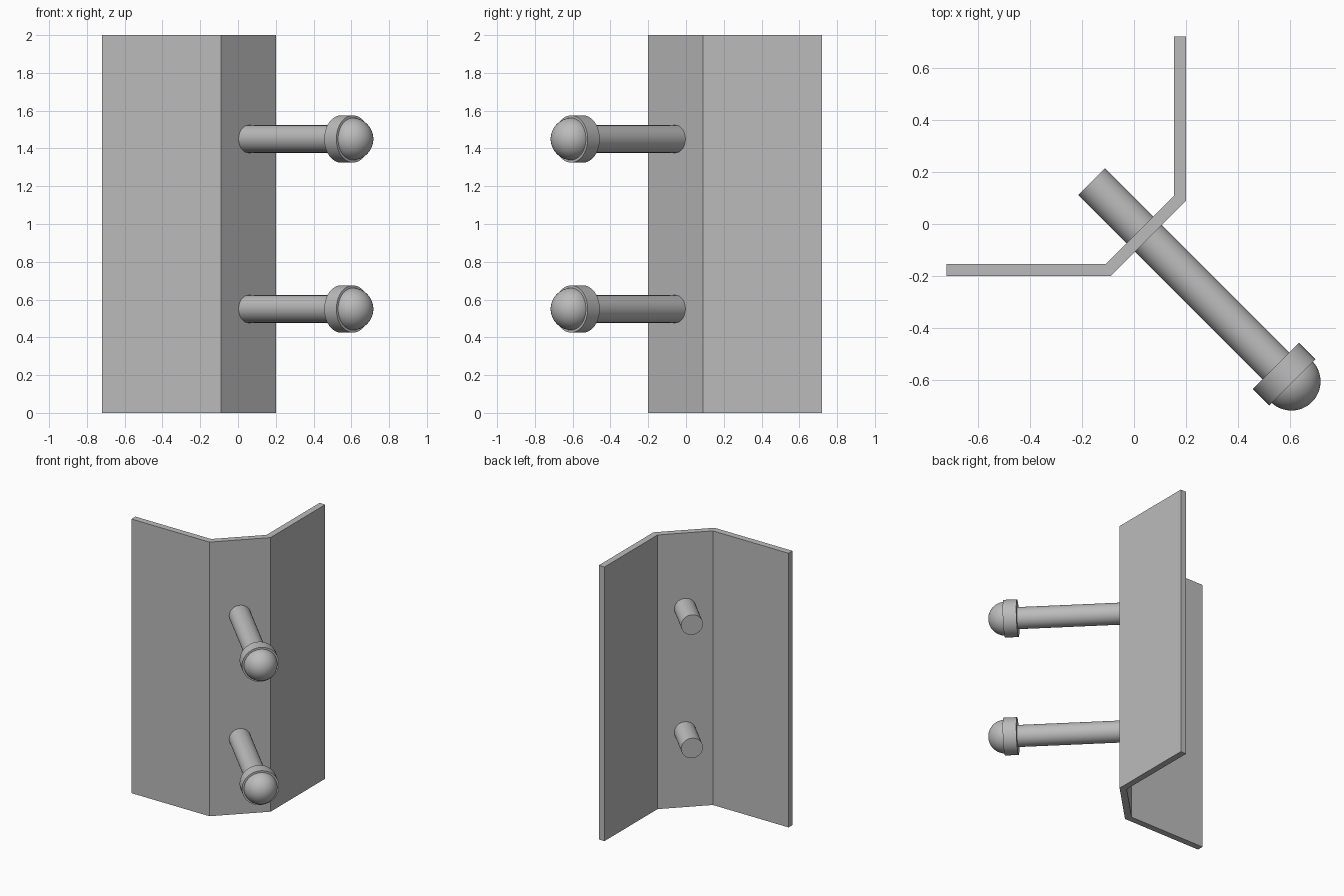
import bpy
import bmesh
import math
from mathutils import Matrix, Vector

if "Cube" in bpy.data.objects:
    bpy.data.objects.remove(bpy.data.objects["Cube"])

# Single grey metal
metal = bpy.data.materials.new("grey metal")
metal.use_nodes = True
grey = (0.5, 0.5, 0.5, 1)
metal.diffuse_color = grey
metal.node_tree.nodes["Principled BSDF"].inputs["Base Color"].default_value = grey


def finish(name, bm):
    bmesh.ops.recalc_face_normals(bm, faces=bm.faces)
    mesh = bpy.data.meshes.new(name)
    bm.to_mesh(mesh)
    bm.free()
    mesh.materials.append(metal)
    obj = bpy.data.objects.new(name, mesh)
    bpy.context.collection.objects.link(obj)
    return obj


def smooth(obj):
    bpy.ops.object.select_all(action="DESELECT")
    obj.select_set(True)
    bpy.context.view_layer.objects.active = obj
    bpy.ops.object.shade_smooth_by_angle(angle=math.radians(35))


# Bent plate: half profile mirrored across the diagonal, extruded upward
outer = [(-0.72, -0.2), (-0.09, -0.2)]
inner = [(-0.72, -0.154), (-0.109, -0.154)]


def mirrored(points):
    return points + [(-y, -x) for x, y in reversed(points)]


profile = mirrored(outer) + mirrored(inner)[::-1]
bm = bmesh.new()
face = bm.faces.new([bm.verts.new((x, y, 0)) for x, y in profile])
grown = bmesh.ops.extrude_face_region(bm, geom=[face])
top = [v for v in grown["geom"] if isinstance(v, bmesh.types.BMVert)]
bmesh.ops.translate(bm, verts=top, vec=(0, 0, 2))
finish("bent_plate", bm)

# Bolts run diagonally outward through the plate's middle facet
axis = Vector((1, -1, 0)).normalized()
turn = axis.to_track_quat("Z", "Y").to_matrix().to_4x4()


def cylinder(name, radius, start, end, height):
    bm = bmesh.new()
    place = Matrix.Translation(axis * (start + end) / 2 + Vector((0, 0, height)))
    bmesh.ops.create_cone(bm, cap_ends=True, segments=48, radius1=radius,
                          radius2=radius, depth=end - start, matrix=place @ turn)
    smooth(finish(name, bm))


def dome(name, radius, centre, height):
    bm = bmesh.new()
    bmesh.ops.create_uvsphere(bm, u_segments=48, v_segments=24, radius=radius)
    bmesh.ops.bisect_plane(bm, geom=bm.verts[:] + bm.edges[:] + bm.faces[:],
                           plane_co=(0, 0, -0.01), plane_no=(0, 0, 1), clear_inner=True)
    bm.transform(Matrix.Translation(axis * centre + Vector((0, 0, height))) @ turn)
    smooth(finish(name, bm))


for label, height in (("lower", 0.55), ("upper", 1.45)):
    cylinder(label + "_bolt_shaft", 0.073, -0.23, 0.80, height)
    cylinder(label + "_bolt_collar", 0.125, 0.771, 0.861, height)
    dome(label + "_bolt_dome", 0.112, 0.855, height)
